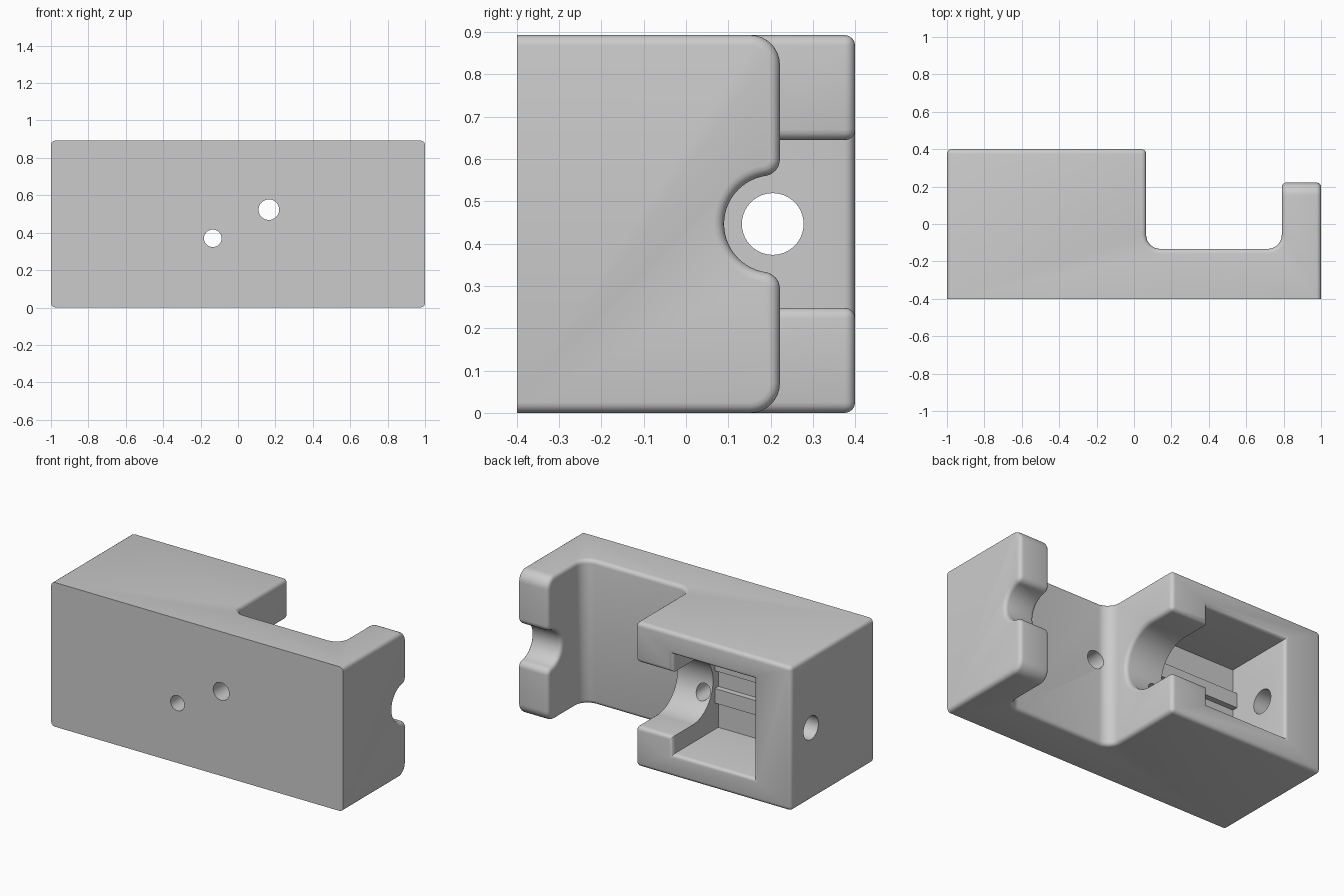
import bpy, bmesh
from math import sin, cos, pi, sqrt, atan2, radians
from mathutils import Vector

if "Cube" in bpy.data.objects:
    bpy.data.objects.remove(bpy.data.objects["Cube"])

H = 0.893            # height of the block
MID = H / 2
AXIS_Y = 0.205       # shared axis of the shaft openings
FRONT, BACK, ARM_END = -0.4, 0.4, 0.222

grey = bpy.data.materials.new("plain_grey")
grey.use_nodes = True
grey.diffuse_color = (0.6, 0.6, 0.6, 1)
grey.node_tree.nodes["Principled BSDF"].inputs["Base Color"].default_value = (0.6, 0.6, 0.6, 1)


def prism(name, points, direction):
    """Extrude a closed outline of 3D points along a direction."""
    bm = bmesh.new()
    base = bm.faces.new([bm.verts.new(p) for p in points])
    top = bmesh.ops.extrude_face_region(bm, geom=[base])["geom"]
    moved = [v for v in top if isinstance(v, bmesh.types.BMVert)]
    bmesh.ops.translate(bm, verts=moved, vec=direction)
    bmesh.ops.recalc_face_normals(bm, faces=bm.faces)
    mesh = bpy.data.meshes.new(name)
    bm.to_mesh(mesh)
    bm.free()
    mesh.materials.append(grey)
    obj = bpy.data.objects.new(name, mesh)
    bpy.context.collection.objects.link(obj)
    return obj


def box(name, x0, x1, y0, y1, z0, z1):
    return prism(name, [(x0, y0, z0), (x1, y0, z0), (x1, y1, z0), (x0, y1, z0)], (0, 0, z1 - z0))


def arc(cy, cz, r, a0, a1, n):
    """Points (y, z) on an arc."""
    return [(cy + r * cos(a0 + (a1 - a0) * i / n), cz + r * sin(a0 + (a1 - a0) * i / n))
            for i in range(n + 1)]


def along_x(name, outline, x0, x1):
    return prism(name, [(x0, y, z) for y, z in outline], (x1 - x0, 0, 0))


def cut(target, cutter):
    cutter.hide_render = True
    mod = target.modifiers.new("cut", 'BOOLEAN')
    mod.operation, mod.solver, mod.object = 'DIFFERENCE', 'EXACT', cutter
    bpy.context.view_layer.objects.active = target
    bpy.ops.object.modifier_apply(modifier=mod.name)
    bpy.data.objects.remove(cutter)


def round_edges(obj, rule, radius, segments):
    bm = bmesh.new()
    bm.from_mesh(obj.data)
    bmesh.ops.dissolve_limit(bm, angle_limit=radians(0.5), verts=bm.verts, edges=bm.edges)
    edges = [e for e in bm.edges if len(e.link_faces) == 2 and rule(e)]
    bmesh.ops.bevel(bm, geom=edges, offset=radius, offset_type='OFFSET', segments=segments,
                    profile=0.5, affect='EDGES', clamp_overlap=False)
    bm.to_mesh(obj.data)
    bm.free()


def both(edge, axis, value):
    return all(abs(v.co[axis] - value) < 1e-3 for v in edge.verts)


# U-shaped body seen from above
STEP, ARM, FLOOR = 0.065, 0.79, -0.133
outline = [(-1, FRONT), (1, FRONT), (1, ARM_END), (ARM, ARM_END),
           (ARM, FLOOR), (STEP, FLOOR), (STEP, BACK), (-1, BACK)]
body = prism("bracket_body", [(x, y, 0) for x, y in outline], (0, 0, H))

# large inner fillets and arm corners
round_edges(body, lambda e: both(e, 1, FLOOR) and (both(e, 0, ARM) or both(e, 0, STEP)), 0.075, 8)
round_edges(body, lambda e: both(e, 1, ARM_END) and (both(e, 2, 0) or both(e, 2, H)), 0.07, 8)

# rounded notch in the arm
R, F = 0.115, 0.04
fy = ARM_END - F
dz = sqrt((R + F) ** 2 - (AXIS_Y - fy) ** 2)
a = atan2(dz, fy - AXIS_Y)
notch = ([(0.3, MID + dz)] + arc(fy, MID + dz, F, 0, a - pi, 8)
         + arc(AXIS_Y, MID, R, a, 2 * pi - a, 28)[1:-1]
         + arc(fy, MID - dz, F, pi - a, 0, 8) + [(0.3, MID - dz)])
cut(body, along_x("notch_cutter", notch, 0.7, 1.1))

# channel open to the back, and the wider pocket behind it
IN0, IN1, POCKET_Y = -0.745, -0.19, -0.045
r = 0.198
channel = [(0.5, MID + r)] + arc(AXIS_Y, MID, r, pi / 2, 3 * pi / 2, 36) + [(0.5, MID - r)]
cut(body, along_x("channel_cutter", channel, -0.3, 0.2))
cut(body, box("pocket_cutter", IN0, IN1, POCKET_Y, 0.5, 0.138, H - 0.138))


# soften outer edges, keeping the front face and pocket interior crisp
def outer(e):
    inside = all(-0.8 < v.co.x < -0.18 and 0.05 < v.co.z < H - 0.05 for v in e.verts)
    if both(e, 1, FRONT) or (inside and not both(e, 1, BACK)):
        return False
    return e.calc_face_angle_signed(0) > radians(40)


round_edges(body, outer, 0.025, 4)

# shaft hole through the end wall
cut(body, along_x("shaft_cutter", arc(AXIS_Y, MID, 0.073, 0, 2 * pi, 40)[:-1], -1.1, -0.6))

# two screw holes through the front
for x, z, rad in ((-0.135, 0.37, 0.047), (0.165, 0.523, 0.055)):
    ring = [(x + u, FRONT - 0.1, z + w) for u, w in arc(0, 0, rad, 0, 2 * pi, 32)[:-1]]
    cut(body, prism("screw_cutter", ring, (0, 0.6, 0)))

# rails on the pocket floor
rails = [box(side + "_rail", IN0, IN1, POCKET_Y - 0.01, -0.01, z - 0.045, z + 0.045)
         for side, z in (("lower", MID - 0.1), ("upper", MID + 0.1))]

bpy.ops.object.select_all(action='DESELECT')
body.select_set(True)
bpy.context.view_layer.objects.active = body
bpy.ops.object.shade_smooth_by_angle(angle=radians(35))
